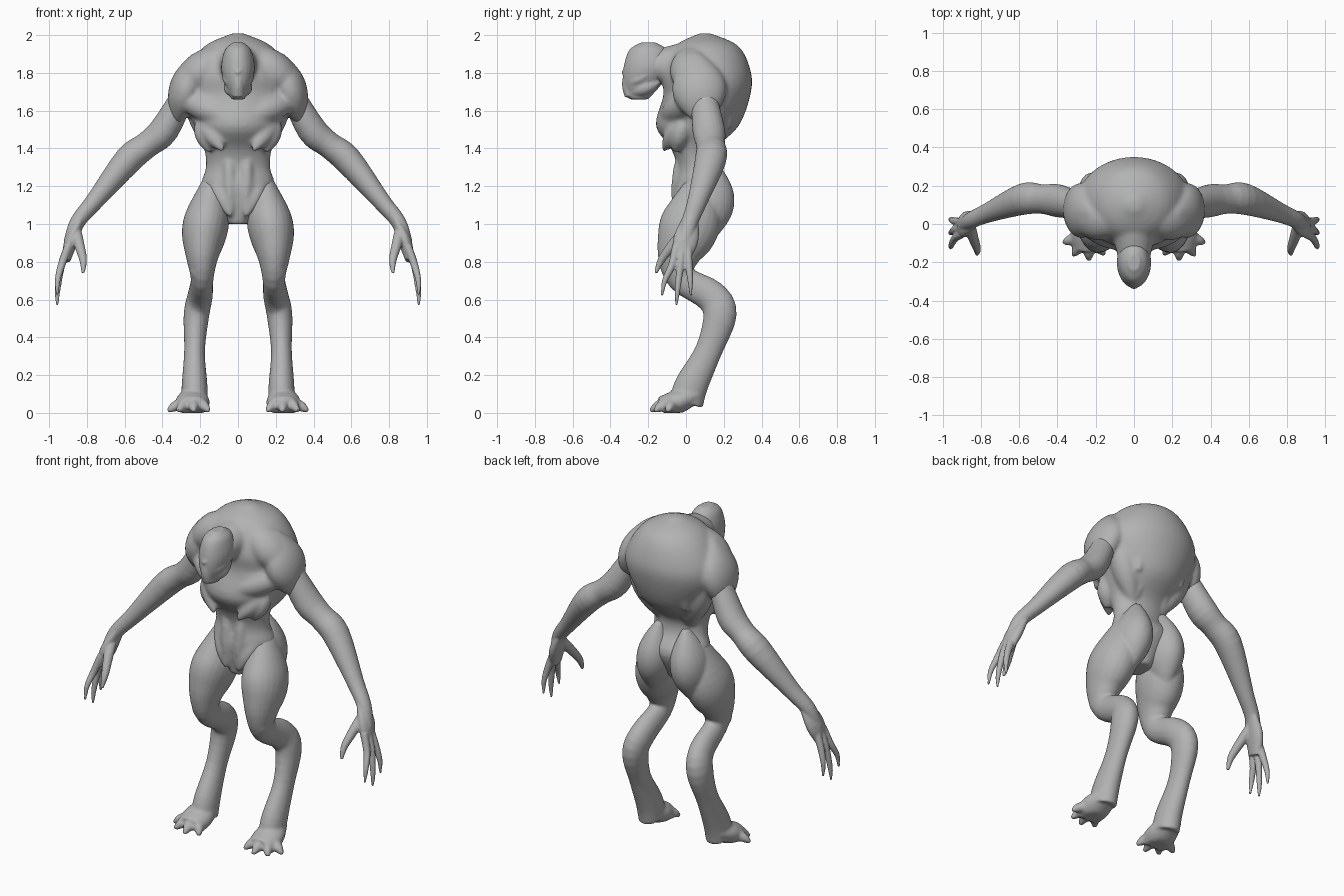
import bpy
import bmesh
from math import sin, cos, pi, radians
from mathutils import Vector

cube = bpy.data.objects.get("Cube")
if cube:
    bpy.data.objects.remove(cube)

grey = (0.45, 0.45, 0.45, 1)
skin = bpy.data.materials.new("grey_skin")
skin.use_nodes = True
skin.diffuse_color = grey
skin.node_tree.nodes["Principled BSDF"].inputs["Base Color"].default_value = grey


def spline(points, steps=4):
    """Smooth path through points that hold a position and two radii."""
    points = [points[0] * 2 - points[1]] + points + [points[-1] * 2 - points[-2]]
    path = []
    for before, start, end, after in zip(points, points[1:], points[2:], points[3:]):
        leave, arrive = (end - before) / 2, (after - start) / 2
        for step in range(steps):
            t = step / steps
            blend = t * t * (3 - 2 * t)
            path.append(start.lerp(end, blend)
                        + leave * t * (1 - t) ** 2 - arrive * t * t * (1 - t))
    path.append(points[-2])
    return path


def loft(bm, points, side=1, depth=1, level=False, sides=24):
    """Closed tube of oval rings; level rings stay horizontal."""
    path = spline([Vector(p if len(p) > 4 else (*p, p[3] * depth)) for p in points])
    centres = [Vector(p[:3]) for p in path]
    rings = []
    for index, (centre, point) in enumerate(zip(centres, path)):
        following = centres[min(index + 1, len(path) - 1)]
        along = (following - centres[max(index - 1, 0)]).normalized()
        if level:
            along = Vector((0, 0, 1))
        across = Vector((0, 1, 0)) if abs(along.x) > 0.85 else Vector((1, 0, 0))
        across = (across - along * across.dot(along)).normalized()
        outward = along.cross(across)
        ring = []
        for corner in range(sides):
            angle = 2 * pi * corner / sides
            spot = centre + across * point[3] * cos(angle) + outward * point[4] * sin(angle)
            ring.append(bm.verts.new((spot.x * side, spot.y, max(spot.z, 0))))
        rings.append(ring)
    for lower, upper in zip(rings, rings[1:]):
        for corner in range(sides):
            previous = corner - 1
            bm.faces.new((lower[previous], lower[corner], upper[corner], upper[previous]))
    bm.faces.new(rings[0])
    bm.faces.new(rings[-1])


def muscle(bm, start, end, width, side, depth=1):
    """Spindle shape between two points."""
    start, end = Vector(start), Vector(end)
    count = 6
    points = []
    for index in range(count + 1):
        t = index / count
        points.append((*start.lerp(end, t), width * max(0.1, sin(pi * t)) ** 0.7))
    loft(bm, points, side, depth)


def claw(bm, points, thickness, side):
    """Finger or toe that tapers towards its tip."""
    last = len(points) - 1
    tapered = [(*point, thickness * (1 - 0.7 * (index / last) ** 2))
               for index, point in enumerate(points)]
    loft(bm, tapered, side, sides=12)


def finish(bm, name, voxel, smoothing):
    """Fuse the overlapping forms into one smooth skin."""
    bmesh.ops.recalc_face_normals(bm, faces=bm.faces)
    mesh = bpy.data.meshes.new(name)
    bm.to_mesh(mesh)
    bm.free()
    mesh.materials.append(skin)
    part = bpy.data.objects.new(name, mesh)
    bpy.context.collection.objects.link(part)
    fuse = part.modifiers.new("fuse", 'REMESH')
    fuse.mode = 'VOXEL'
    fuse.voxel_size = voxel
    fuse.use_smooth_shade = True
    soften = part.modifiers.new("soften", 'SMOOTH')
    soften.iterations = smoothing


# Landmarks on the model's left half
nape = (0.04, 0.02, 1.94)
shoulder_top = (0.22, 0.05, 1.9)
shoulder_tip = (0.34, 0.05, 1.68)
shoulder_base = (0.33, 0.09, 1.53)
breastbone = (0, -0.13, 1.54)
collar = (0, -0.12, 1.63)
armpit = (0.21, 0, 1.57)
rib_tip = (0.08, -0.12, 1.39)
waist_back = (0.1, 0.11, 1.36)
hip = (0.15, 0.03, 1.28)
groin = (0.04, -0.06, 1.04)

# Torso: hunched ribcage, narrow waist and pelvis
bm = bmesh.new()
loft(bm, [(0, 0.1, 2.01, 0.03, 0.03), (0, 0.11, 1.94, 0.18, 0.17), (0, 0.11, 1.8, 0.28, 0.235),
          (0, 0.11, 1.68, 0.29, 0.23), (0, 0.06, 1.52, 0.23, 0.22), (0, 0.04, 1.4, 0.18, 0.12),
          (0, 0.05, 1.3, 0.17, 0.1), (0, 0.07, 1.18, 0.19, 0.14), (0, 0.04, 1, 0.06, 0.08)],
     level=True, sides=40)
# Neck
loft(bm, [(0, 0.08, 1.84, 0.14), (0, -0.06, 1.84, 0.11), (0, -0.2, 1.83, 0.08)])
for side in (1, -1):
    # Shoulder cap, trapezius and collar ridge
    muscle(bm, shoulder_top, shoulder_base, 0.09, side, depth=1.6)
    muscle(bm, nape, shoulder_tip, 0.1, side, depth=1.2)
    muscle(bm, shoulder_tip, collar, 0.05, side)
    # Chest plate and rib lobes
    muscle(bm, shoulder_tip, breastbone, 0.07, side)
    muscle(bm, armpit, rib_tip, 0.05, side)
    muscle(bm, armpit, (0.15, -0.06, 1.38), 0.05, side)
    # Belly strip and hip crest
    muscle(bm, (0.05, -0.02, 1.44), groin, 0.035, side)
    muscle(bm, hip, groin, 0.045, side)
    # Side, shoulder blade and spine folds of the back
    muscle(bm, waist_back, (0.26, 0.16, 1.76), 0.08, side)
    muscle(bm, (0.15, 0.22, 1.5), (0.12, 0.2, 1.94), 0.07, side)
    muscle(bm, waist_back, (0.06, 0.24, 1.93), 0.05, side, depth=1.8)
finish(bm, "torso", voxel=0.011, smoothing=8)

# Head: domed skull tapering to a blunt muzzle
bm = bmesh.new()
loft(bm, [(0, -0.2, 1.96, 0.03), (0, -0.2, 1.92, 0.07), (0, -0.2, 1.83, 0.09),
          (0, -0.23, 1.74, 0.07), (0, -0.25, 1.66, 0.035)], depth=1.45, level=True)
claw(bm, [(0, -0.29, 1.68), (0, -0.31, 1.75), (0, -0.3, 1.87)], 0.036, side=1)
for side in (1, -1):
    # Brow, cheekbone and jaw
    temple = (0.08, -0.2, 1.88)
    cheek = (0.08, -0.2, 1.79)
    muscle(bm, temple, (0, -0.34, 1.8), 0.026, side)
    muscle(bm, cheek, (0.02, -0.32, 1.73), 0.026, side)
    muscle(bm, (0.05, -0.14, 1.75), (0.02, -0.3, 1.69), 0.04, side)
finish(bm, "head", voxel=0.007, smoothing=4)

for side, label in ((1, "left"), (-1, "right")):
    # Arm: long, curving outward and forward to the wrist
    bm = bmesh.new()
    loft(bm, [(0.28, 0.09, 1.7, 0.06), (0.39, 0.12, 1.5, 0.078), (0.48, 0.13, 1.42, 0.07),
              (0.58, 0.13, 1.34, 0.075), (0.76, 0.06, 1.12, 0.048), (0.85, 0.02, 1.01, 0.04),
              (0.89, -0.01, 0.9, 0.035)], side, depth=1.1)
    # Palm, three fingers and a thumb
    loft(bm, [(0.82, 0.03, 1.05, 0.02), (0.88, 0, 0.92, 0.035), (0.91, -0.03, 0.81, 0.024)],
         side, depth=1.9)
    for spread in (-1, 0, 1):
        y = spread * 0.045 - 0.03
        tip = 0.57 + 0.05 * abs(spread)
        claw(bm, [(0.9, y * 0.7, 0.88), (0.935, y, 0.78), (0.955, y * 1.5, tip + 0.08),
                  (0.957, y * 1.7, tip)], 0.022, side)
    claw(bm, [(0.86, 0, 0.97), (0.84, -0.07, 0.89), (0.82, -0.13, 0.81), (0.82, -0.16, 0.74)],
         0.03, side)
    finish(bm, label + "_arm", voxel=0.006, smoothing=4)

    # Leg: heavy thigh, backward hock and upright shank
    bm = bmesh.new()
    loft(bm, [(0.13, 0.08, 1.22, 0.06), (0.16, 0.04, 1.05, 0.115), (0.18, 0, 0.94, 0.118),
              (0.19, -0.04, 0.82, 0.085), (0.19, -0.02, 0.71, 0.06), (0.2, 0.13, 0.62, 0.066),
              (0.22, 0.18, 0.52, 0.068), (0.23, 0.12, 0.33, 0.055), (0.23, 0.03, 0.15, 0.068),
              (0.23, 0, 0.05, 0.07)], side, depth=1.3)
    # Buttock, kneecap and hock
    muscle(bm, (0.09, 0.13, 1.34), (0.14, 0.1, 0.9), 0.105, side, depth=1.35)
    muscle(bm, (0.2, -0.08, 0.85), (0.2, -0.06, 0.67), 0.055, side)
    muscle(bm, (0.21, 0.17, 0.63), (0.23, 0.2, 0.4), 0.06, side)
    # Foot with fanned toes
    loft(bm, [(0.23, 0.06, 0.1, 0.06), (0.24, -0.04, 0.06, 0.09), (0.24, -0.13, 0.03, 0.08)],
         side, depth=0.7)
    ball = Vector((0.24, -0.05, 0.05))
    for toe in range(4):
        angle = radians(70 - 36 * toe)
        reach = Vector((sin(angle), -cos(angle), -0.3)) * 0.14
        claw(bm, [ball, ball + reach * 0.65 + Vector((0, 0, 0.015)), ball + reach], 0.038, side)
    finish(bm, label + "_leg", voxel=0.009, smoothing=4)
